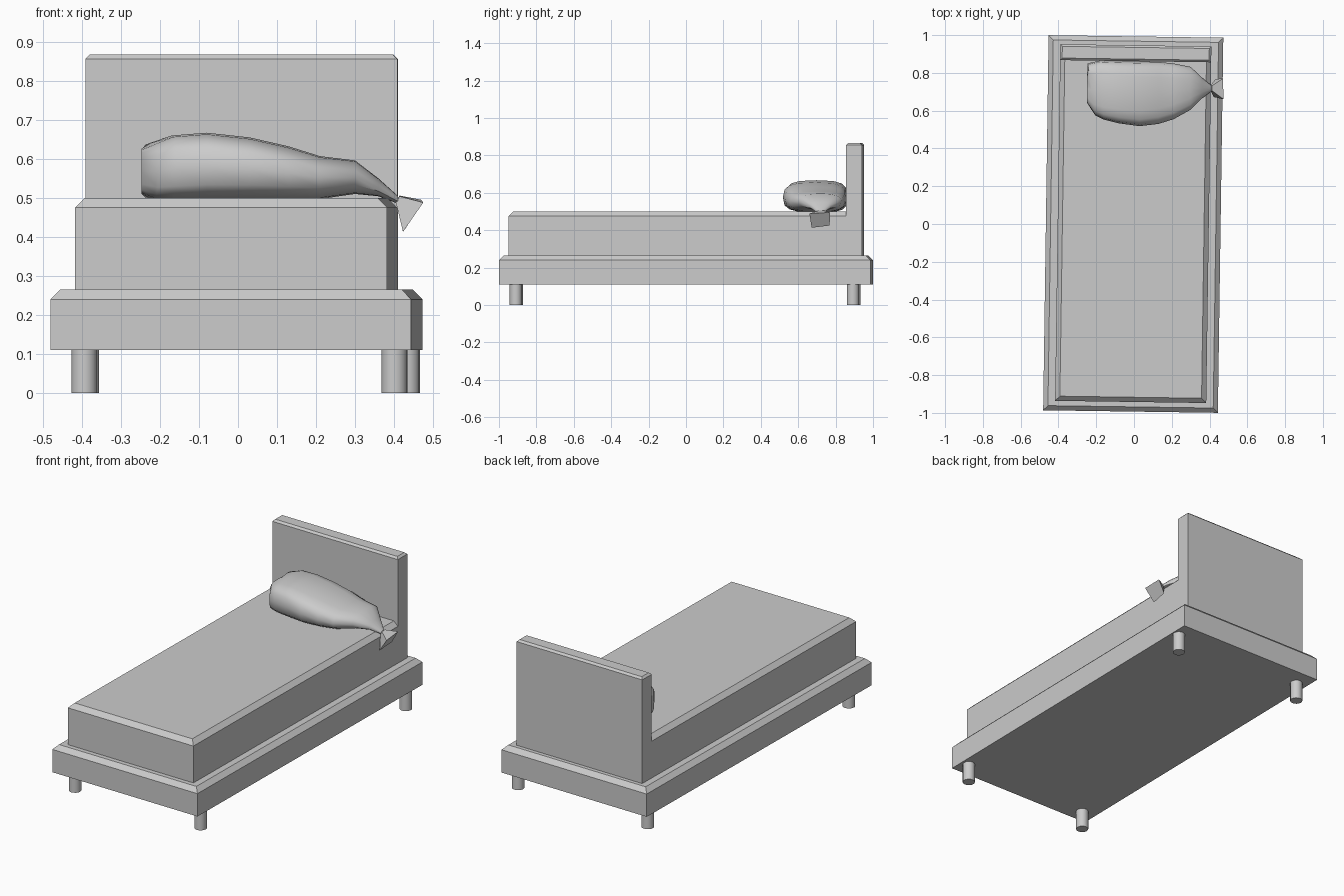
import bpy, bmesh, math

if "Cube" in bpy.data.objects:
    bpy.data.objects.remove(bpy.data.objects["Cube"])

TILT = -0.0145      # the whole bed is turned very slightly about z
CENTRE_X = -0.004


def finish(name, bm, smooth=None):
    bmesh.ops.recalc_face_normals(bm, faces=bm.faces)
    me = bpy.data.meshes.new(name)
    bm.to_mesh(me)
    bm.free()
    ob = bpy.data.objects.new(name, me)
    bpy.context.collection.objects.link(ob)
    if smooth:
        bpy.ops.object.select_all(action='DESELECT')
        ob.select_set(True)
        bpy.context.view_layer.objects.active = ob
        bpy.ops.object.shade_smooth_by_angle(angle=math.radians(smooth))
    return ob


def loft(bm, rings):
    loops = [[bm.verts.new(p) for p in r] for r in rings]
    n = len(loops[0])
    for a, b in zip(loops, loops[1:]):
        for i in range(n):
            j = (i + 1) % n
            bm.faces.new((a[i], a[j], b[j], b[i]))
    bm.faces.new(loops[0])
    bm.faces.new(loops[-1])


def slab(name, hx, y0, y1, z0, z1, c):
    """Box whose top rim is chamfered by c."""
    def rect(i, z):
        return [(-hx + i, y0 + i, z), (hx - i, y0 + i, z),
                (hx - i, y1 - i, z), (-hx + i, y1 - i, z)]
    bm = bmesh.new()
    loft(bm, [rect(0, z0), rect(0, z1 - c), rect(c, z1)])
    ob = finish(name, bm)
    ob.rotation_euler.z = TILT
    ob.location.x = CENTRE_X


# Frame, mattress and headboard
slab("bed_frame", 0.4625, -0.993, 0.993, 0.11, 0.265, 0.025)
slab("mattress", 0.40, -0.942, 0.946, 0.265, 0.50, 0.025)
slab("headboard", 0.40, 0.862, 0.946, 0.475, 0.867, 0.011)

# Four round legs
for name, x, y in (("front_left_leg", -0.394, -0.905), ("front_right_leg", 0.401, -0.91),
                   ("back_left_leg", -0.389, 0.90), ("back_right_leg", 0.433, 0.893)):
    bm = bmesh.new()
    loft(bm, [[(x + 0.033 * math.cos(t), y + 0.033 * math.sin(t), z)
               for t in (k * math.tau / 16 for k in range(16))] for z in (0, 0.112)])
    finish(name, bm, 40)

# Pillow sack: sections of x, y front, y back, z bottom, z top, lean of the section in x, power
sections = [
    (-0.225, 0.575, 0.850, 0.497, 0.640, -0.02, 3.5),
    (-0.170, 0.553, 0.865, 0.495, 0.660, -0.01, 3.5),
    (-0.080, 0.533, 0.862, 0.495, 0.667, 0, 3.2),
    (0.030, 0.518, 0.860, 0.495, 0.655, 0, 3.0),
    (0.130, 0.530, 0.858, 0.495, 0.632, 0, 2.8),
    (0.210, 0.555, 0.850, 0.497, 0.607, 0, 2.6),
    (0.300, 0.605, 0.832, 0.510, 0.596, 0, 2.4),
    (0.360, 0.665, 0.775, 0.504, 0.550, 0, 2.2),
    (0.410, 0.703, 0.733, 0.485, 0.505, 0, 2.0),
]
N = 16
rings = []
for x, ya, yb, za, zb, lean, p in sections:
    ring = []
    for k in range(N):
        t = k * math.tau / N
        c, s = math.cos(t), math.sin(t)
        u = math.copysign(abs(c) ** (2 / p), c)
        v = math.copysign(abs(s) ** (2 / p), s)
        ring.append((x + lean * u, (ya + yb) / 2 + u * (yb - ya) / 2,
                     (za + zb) / 2 + v * (zb - za) / 2))
    rings.append(ring)
# bulged closed end
end = [(-0.248, 0.72 + (y - 0.72) * 0.55, 0.567 + (z - 0.567) * 0.8) for x, y, z in rings[0]]
bm = bmesh.new()
loft(bm, [end] + rings)
finish("pillow_sack", bm, 40)

# Flared tail hanging past the mattress edge
bm = bmesh.new()
loft(bm, [
    [(0.405, 0.705, 0.488), (0.405, 0.732, 0.490), (0.414, 0.732, 0.506), (0.414, 0.705, 0.504)],
    [(0.423, 0.672, 0.413), (0.432, 0.768, 0.425), (0.470, 0.770, 0.495), (0.475, 0.660, 0.488)],
])
finish("pillow_tail", bm)
